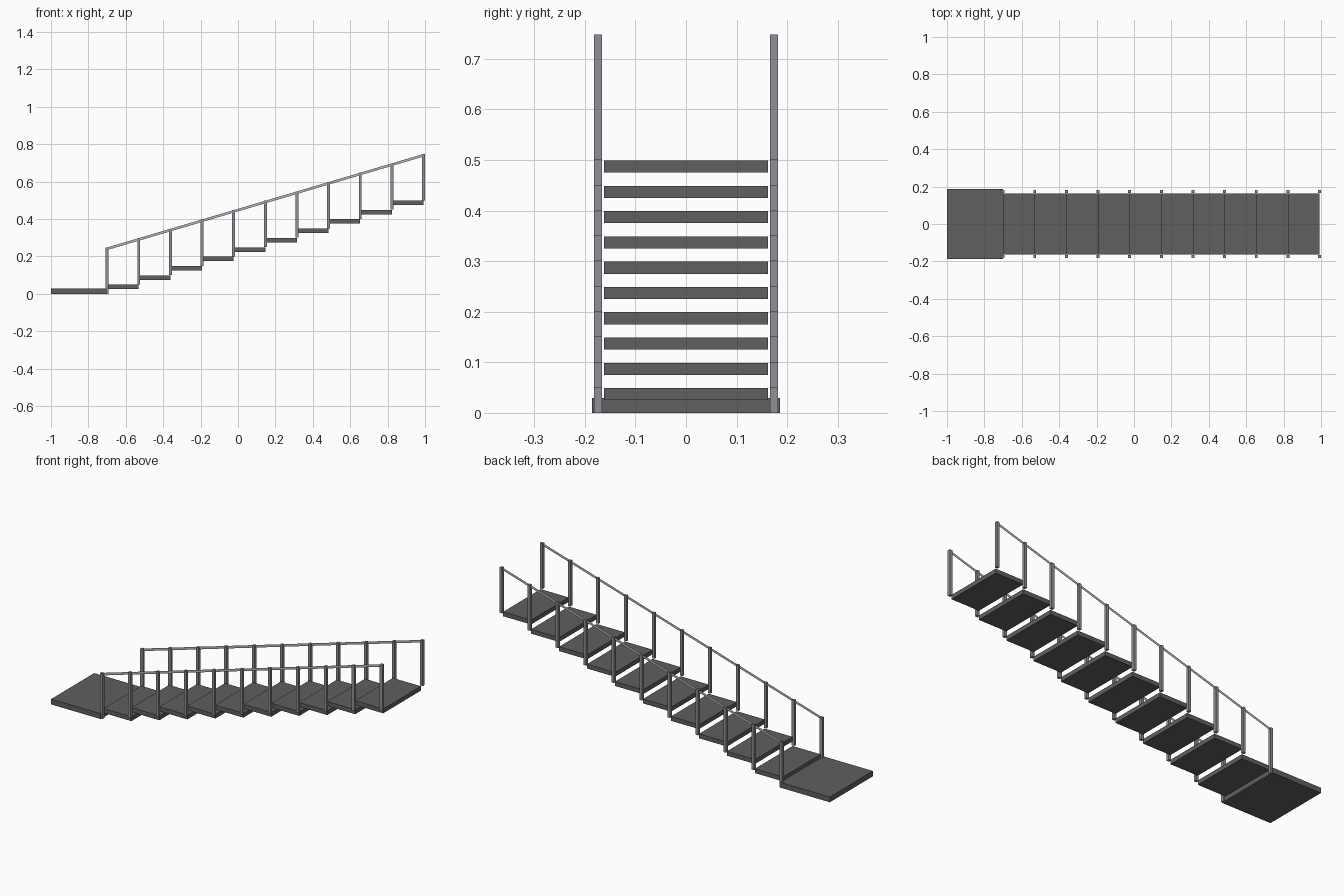
import bpy
import bmesh

if "Cube" in bpy.data.objects:
    bpy.data.objects.remove(bpy.data.objects["Cube"])

def material(name, rgb):
    m = bpy.data.materials.new(name)
    m.diffuse_color = (*rgb, 1.0)
    m.use_nodes = True
    m.node_tree.nodes["Principled BSDF"].inputs["Base Color"].default_value = m.diffuse_color
    return m

DARK = material("dark grey", (0.115, 0.115, 0.118))
STEEL = material("steel grey", (0.28, 0.28, 0.32))
LIGHT = material("light grey", (0.46, 0.46, 0.46))

def mesh_object(name, verts, faces, mat):
    me = bpy.data.meshes.new(name)
    me.from_pydata(verts, [], faces)
    bm = bmesh.new()
    bm.from_mesh(me)
    bmesh.ops.recalc_face_normals(bm, faces=bm.faces)
    bm.to_mesh(me)
    bm.free()
    me.materials.append(mat)
    ob = bpy.data.objects.new(name, me)
    bpy.context.collection.objects.link(ob)
    return ob

def box(name, x, y, z, mat):
    verts = [(a, b, c) for a in x for b in y for c in z]
    faces = [(0, 1, 3, 2), (4, 6, 7, 5), (0, 4, 5, 1),
             (2, 3, 7, 6), (0, 2, 6, 4), (1, 5, 7, 3)]
    return mesh_object(name, verts, faces, mat)

STEPS, RUN, RISE = 10, 0.1692, 0.05
X0 = -0.70             # where the flight meets the landing
POST, POST_Y, POST_H = 0.0078, 0.174, 0.248

# Bottom landing
box("landing", (-1, X0), (-0.186, 0.186), (0, 0.029), DARK)

# Floating treads
for i in range(STEPS):
    top = RISE * (i + 1)
    box(f"tread_{i + 1}", (X0 + RUN * i, X0 + RUN * (i + 1)),
        (-0.1625, 0.1625), (top - 0.025, top - 0.001), DARK)

for side, s in (("front", -1), ("back", 1)):
    y = s * POST_Y
    # Railing posts, one at every tread edge
    for k in range(STEPS + 1):
        x, z = X0 + RUN * k, RISE * k
        box(f"{side}_post_{k + 1}", (x - POST, x + POST),
            (y - POST, y + POST), (z, z + POST_H), STEEL)
    # Handrail: thin upright strip along the post tops
    x1, z0, z1 = X0 + RUN * STEPS, POST_H, POST_H + RISE * STEPS
    mesh_object(f"{side}_handrail",
                [(X0, y, z0 - 0.014), (x1, y, z1 - 0.014), (x1, y, z1), (X0, y, z0)],
                [(0, 1, 2, 3)], LIGHT)
